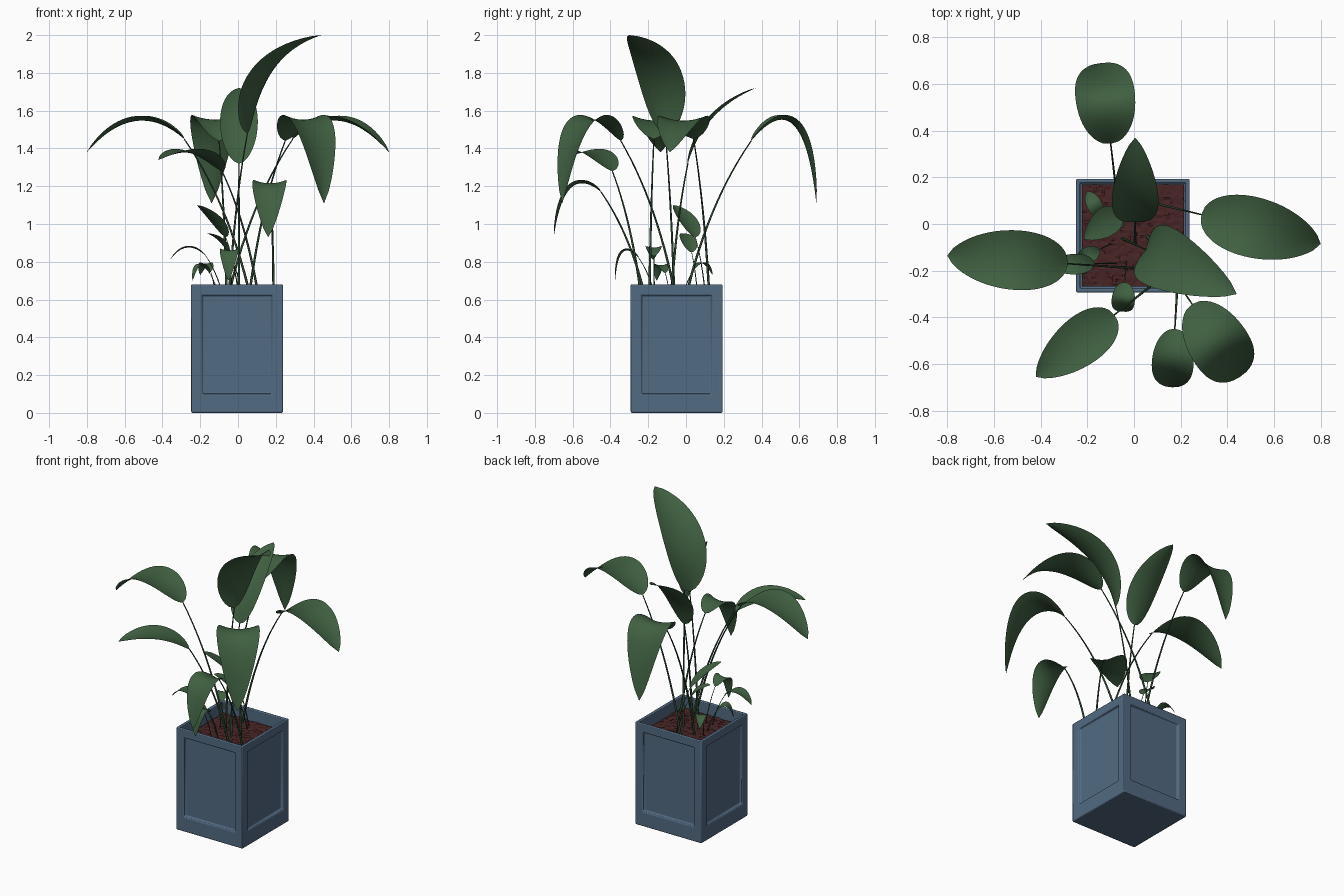
import bpy, bmesh, math, random
from mathutils import Vector

if "Cube" in bpy.data.objects:
    bpy.data.objects.remove(bpy.data.objects["Cube"])

random.seed(4)


def material(name, rgb):
    m = bpy.data.materials.new(name)
    m.diffuse_color = (*rgb, 1)
    m.use_nodes = True
    m.node_tree.nodes["Principled BSDF"].inputs["Base Color"].default_value = m.diffuse_color
    return m


BLUE = material("slate blue", (0.085, 0.145, 0.225))
SOIL = material("soil brown", (0.065, 0.018, 0.018))
LEAF = material("leaf green", (0.05, 0.115, 0.052))
STEM = material("stem green", (0.03, 0.075, 0.035))


def add_mesh(name, bm, mat, angle=40):
    me = bpy.data.meshes.new(name)
    bm.to_mesh(me)
    bm.free()
    me.materials.append(mat)
    ob = bpy.data.objects.new(name, me)
    bpy.context.collection.objects.link(ob)
    bpy.ops.object.select_all(action='DESELECT')
    ob.select_set(True)
    bpy.context.view_layer.objects.active = ob
    bpy.ops.object.shade_smooth_by_angle(angle=math.radians(angle))
    return ob


def bezier(a, c, b, t):
    return a * (1 - t) ** 2 + c * 2 * t * (1 - t) + b * t * t


# planter box: recessed side panels and hollow top
CX, CY, HALF, H, SOIL_Z = -0.005, -0.05, 0.243, 0.68, 0.605
bm = bmesh.new()
bmesh.ops.create_cube(bm, size=1)
for v in bm.verts:
    v.co = Vector((CX + v.co.x * 2 * HALF, CY + v.co.y * 2 * HALF, (v.co.z + 0.5) * H))
bm.normal_update()
sides = [f for f in bm.faces if abs(f.normal.z) < 0.5]
top = next(f for f in bm.faces if f.normal.z > 0.5)
bmesh.ops.inset_individual(bm, faces=sides, thickness=0.08)
for f in sides:
    for v in f.verts:
        v.co.z = max(v.co.z, 0.10)
bmesh.ops.inset_individual(bm, faces=sides, thickness=0.004, depth=-0.016)
bmesh.ops.inset_individual(bm, faces=[top], thickness=0.024)
bmesh.ops.inset_individual(bm, faces=[top], thickness=0.0005, depth=-0.10)
pot = add_mesh("planter", bm, BLUE)
bev = pot.modifiers.new("soft edges", 'BEVEL')
bev.width, bev.segments = 0.006, 2
bev.limit_method, bev.angle_limit = 'ANGLE', math.radians(40)

# lumpy soil
bm = bmesh.new()
bmesh.ops.create_grid(bm, x_segments=40, y_segments=40, size=0.219)
for v in bm.verts:
    v.co += Vector((CX, CY, SOIL_Z + random.uniform(-0.004, 0.004)))
add_mesh("soil", bm, SOIL, 20)


# leaf: a slightly folded blade swept along an arc, pointed at the tip
def leaf(name, base, ctrl, tip, hw, fold=0.2):
    across = Vector((base.y - tip.y, tip.x - base.x, 0)).normalized()
    n, half = 24, 5
    bm = bmesh.new()
    rows = []
    for i in range(n + 1):
        t = min(max((i / n) ** 1.25, 0.0005), 0.9995)
        p = bezier(base, ctrl, tip, t)
        tan = ((ctrl - base) * (1 - t) + (tip - ctrl) * t).normalized()
        up = tan.cross(across).normalized()
        w = hw * t ** 0.55 * (1 - t) ** 0.75 / 0.413
        rows.append([bm.verts.new(p + across * (w * s / half)
                                  + up * (w * fold * (s / half) ** 2))
                     for s in range(-half, half + 1)])
    for a, b in zip(rows, rows[1:]):
        for j in range(2 * half):
            bm.faces.new((a[j], b[j], b[j + 1], a[j + 1]))
    add_mesh(name, bm, LEAF, 80)


stems = bpy.data.curves.new("stems", 'CURVE')
stems.dimensions = '3D'
stems.bevel_depth = 0.007
stems.bevel_resolution = 2


# stem: tapering arc, rooted behind its leaf; upright leaves have upright stems
def stem(base, tip, thick):
    back = Vector((base.x - tip.x, base.y - tip.y, 0)).normalized()
    lean = max(0.3, 1 - 2 * max(0, tip.z - base.z))
    root = base + back * (0.42 * lean * (base.z - SOIL_Z))
    root.z = SOIL_Z - 0.005
    d = base - root
    ctrl = root + Vector((d.x * 0.33, d.y * 0.33, d.z * 0.6))
    sp = stems.splines.new('POLY')
    sp.points.add(14)
    for i, pt in enumerate(sp.points):
        pt.co = (*bezier(root, ctrl, base, i / 14), 1)
        pt.radius = thick * (1 - 0.55 * i / 14)


# name, leaf base, leaf tip, middle (share of reach, height), half width
PLANT = [
    ("leaf_right", (0.29, 0.04, 1.45), (0.80, -0.085, 1.38), 0.5, 1.545, 0.13),
    ("leaf_left", (-0.285, -0.17, 1.45), (-0.80, -0.135, 1.38), 0.5, 1.545, 0.128),
    ("leaf_back", (-0.10, 0.345, 1.44), (-0.14, 0.69, 1.11), 0.65, 1.525, 0.128),
    ("leaf_centre", (0.005, 0.01, 1.32), (0.005, 0.37, 1.72), 0.36, 1.56, 0.10),
    ("leaf_tallest", (0.05, -0.11, 1.48), (0.44, -0.30, 2.0), 0.27, 1.81, 0.135),
    ("leaf_front_right", (0.25, -0.345, 1.44), (0.455, -0.655, 1.11), 0.64, 1.525, 0.13),
    ("leaf_front_left", (-0.085, -0.39, 1.28), (-0.42, -0.655, 1.34), 0.47, 1.375, 0.105),
    ("leaf_front", (0.175, -0.45, 1.17), (0.16, -0.70, 0.93), 0.64, 1.19, 0.09),
    ("small_leaf_upper", (-0.065, 0.05, 0.93), (-0.215, -0.065, 1.10), 0.45, 1.025, 0.062),
    ("small_leaf_inner", (-0.05, 0.03, 0.85), (-0.165, -0.02, 0.95), 0.44, 0.915, 0.045),
    ("small_leaf_left", (-0.17, -0.17, 0.83), (-0.36, -0.175, 0.81), 0.52, 0.875, 0.044),
    ("small_leaf_front", (-0.04, -0.25, 0.82), (-0.05, -0.375, 0.70), 0.68, 0.85, 0.05),
    ("small_leaf_low_left", (-0.15, -0.11, 0.74), (-0.24, -0.155, 0.70), 0.6, 0.78, 0.035),
    ("small_leaf_low_back", (-0.145, 0.035, 0.75), (-0.20, 0.14, 0.73), 0.52, 0.79, 0.033),
]
for name, base, tip, share, mid_z, hw in PLANT:
    base, tip = Vector(base), Vector(tip)
    mid = base.lerp(tip, share)
    mid.z = mid_z
    leaf(name, base, mid * 2 - (base + tip) / 2, tip, hw)
    stem(base, tip, 0.5 if name.startswith("small") else 1.0)

stems.materials.append(STEM)
ob = bpy.data.objects.new("stems", stems)
bpy.context.collection.objects.link(ob)
